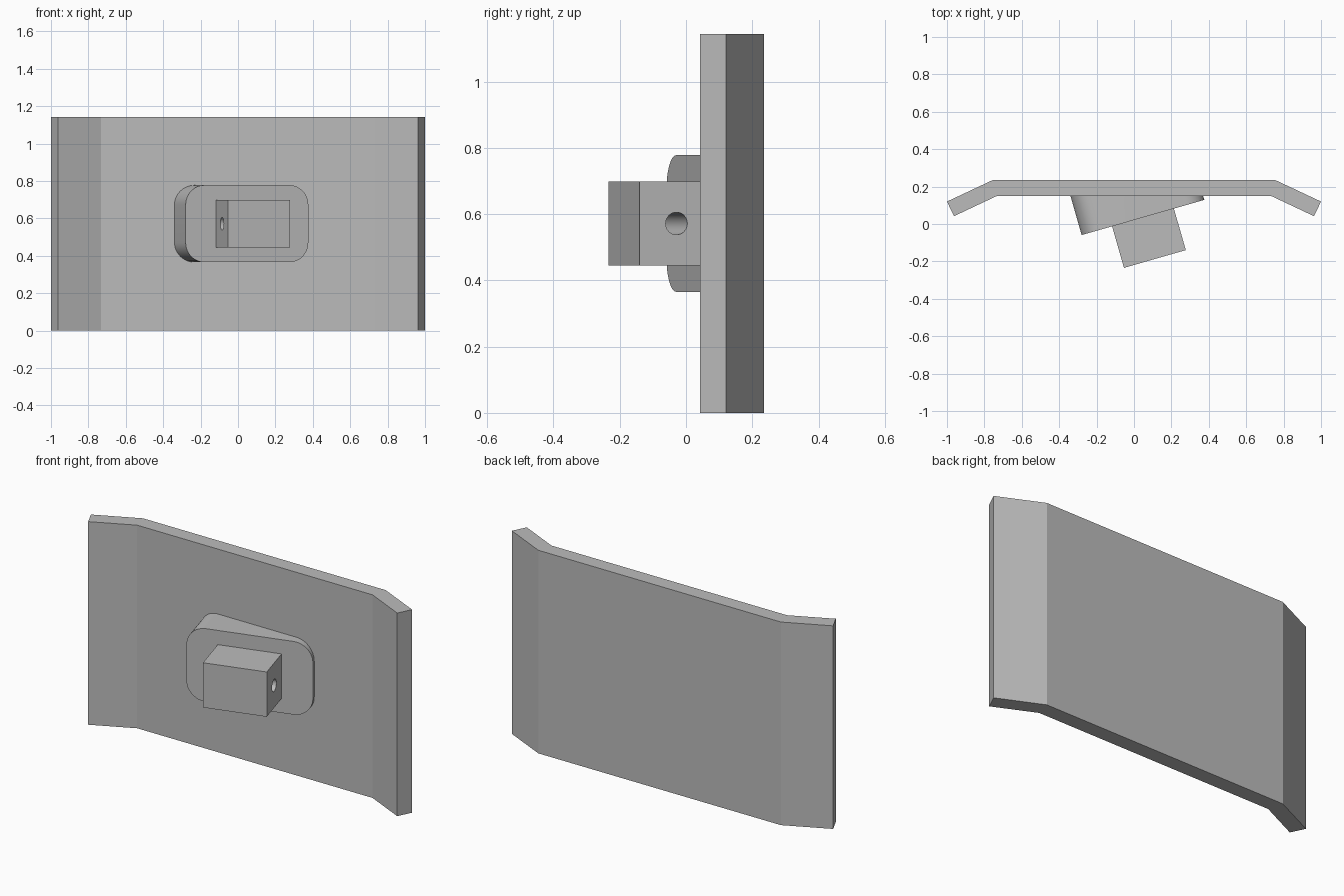
import bpy, bmesh, math
from mathutils import Vector

if "Cube" in bpy.data.objects:
    bpy.data.objects.remove(bpy.data.objects["Cube"])

HEIGHT = 1.143
MID = HEIGHT / 2
TILT = math.radians(16)
ALONG = Vector((math.cos(TILT), math.sin(TILT), 0))    # tilted width direction
INWARD = Vector((-math.sin(TILT), math.cos(TILT), 0))  # from mount towards plate
CENTRE = Vector((0.048, 0.035, MID))                   # middle of the pad's front face

grey = bpy.data.materials.new("light grey")
grey.diffuse_color = (0.5, 0.5, 0.5, 1)
grey.use_nodes = True
grey.node_tree.nodes["Principled BSDF"].inputs["Base Color"].default_value = grey.diffuse_color


def prism(name, start, end):
    """Solid between two matching outlines."""
    bm = bmesh.new()
    a = [bm.verts.new(p) for p in start]
    b = [bm.verts.new(p) for p in end]
    bm.faces.new(a)
    bm.faces.new(b[::-1])
    for i in range(len(a)):
        j = (i + 1) % len(a)
        bm.faces.new((a[i], b[i], b[j], a[j]))
    bmesh.ops.recalc_face_normals(bm, faces=bm.faces)
    mesh = bpy.data.meshes.new(name)
    bm.to_mesh(mesh)
    bm.free()
    mesh.materials.append(grey)
    obj = bpy.data.objects.new(name, mesh)
    bpy.context.collection.objects.link(obj)
    return obj


def smooth(obj):
    bpy.ops.object.select_all(action='DESELECT')
    obj.select_set(True)
    bpy.context.view_layer.objects.active = obj
    bpy.ops.object.shade_smooth_by_angle(angle=math.radians(30))


# Bent plate: mirrored half profile, extruded upwards
half = [(0.733, 0.15), (0.962, 0.042), (1.0, 0.12), (0.755, 0.235)]
profile = half + [(-x, y) for x, y in reversed(half)]
prism("bent_plate", [(x, y, 0) for x, y in profile], [(x, y, HEIGHT) for x, y in profile])

# Wedge pad: rounded rectangle running back into the plate
HALF_W, HALF_H, RADIUS, STEPS = 0.341, 0.206, 0.105, 12
front = []
for k, (sx, sz) in enumerate([(1, 1), (-1, 1), (-1, -1), (1, -1)]):
    for i in range(STEPS + 1):
        t = (k + i / STEPS) * math.pi / 2
        u = sx * (HALF_W - RADIUS) + RADIUS * math.cos(t)
        v = sz * (HALF_H - RADIUS) + RADIUS * math.sin(t)
        front.append(CENTRE + ALONG * u + Vector((0, 0, v)))
back = [p + INWARD * ((0.155 - p.y) / INWARD.y) for p in front]
smooth(prism("wedge_pad", front, back))

# Lug block standing out from the pad
DEPTH = 0.231
rect = [CENTRE + ALONG * (sx * 0.172) + Vector((0, 0, sz * 0.126))
        for sx, sz in [(1, 1), (-1, 1), (-1, -1), (1, -1)]]
block = prism("lug_block", [p - INWARD * DEPTH for p in rect], [p + INWARD * 0.004 for p in rect])

# Round pin hole through the block, side to side
hole_mid = CENTRE - INWARD * (DEPTH / 2)
ring = [hole_mid + INWARD * (0.034 * math.cos(t)) + Vector((0, 0, 0.034 * math.sin(t)))
        for t in (i * math.tau / 32 for i in range(32))]
cutter = prism("pin_hole_cutter", [p - ALONG * 0.3 for p in ring], [p + ALONG * 0.3 for p in ring])
cutter.hide_render = True
mod = block.modifiers.new("pin hole", 'BOOLEAN')
mod.operation = 'DIFFERENCE'
mod.object = cutter
mod.solver = 'EXACT'
bpy.ops.object.select_all(action='DESELECT')
bpy.context.view_layer.objects.active = block
block.select_set(True)
bpy.ops.object.modifier_apply(modifier=mod.name)
bpy.data.objects.remove(cutter)
smooth(block)
